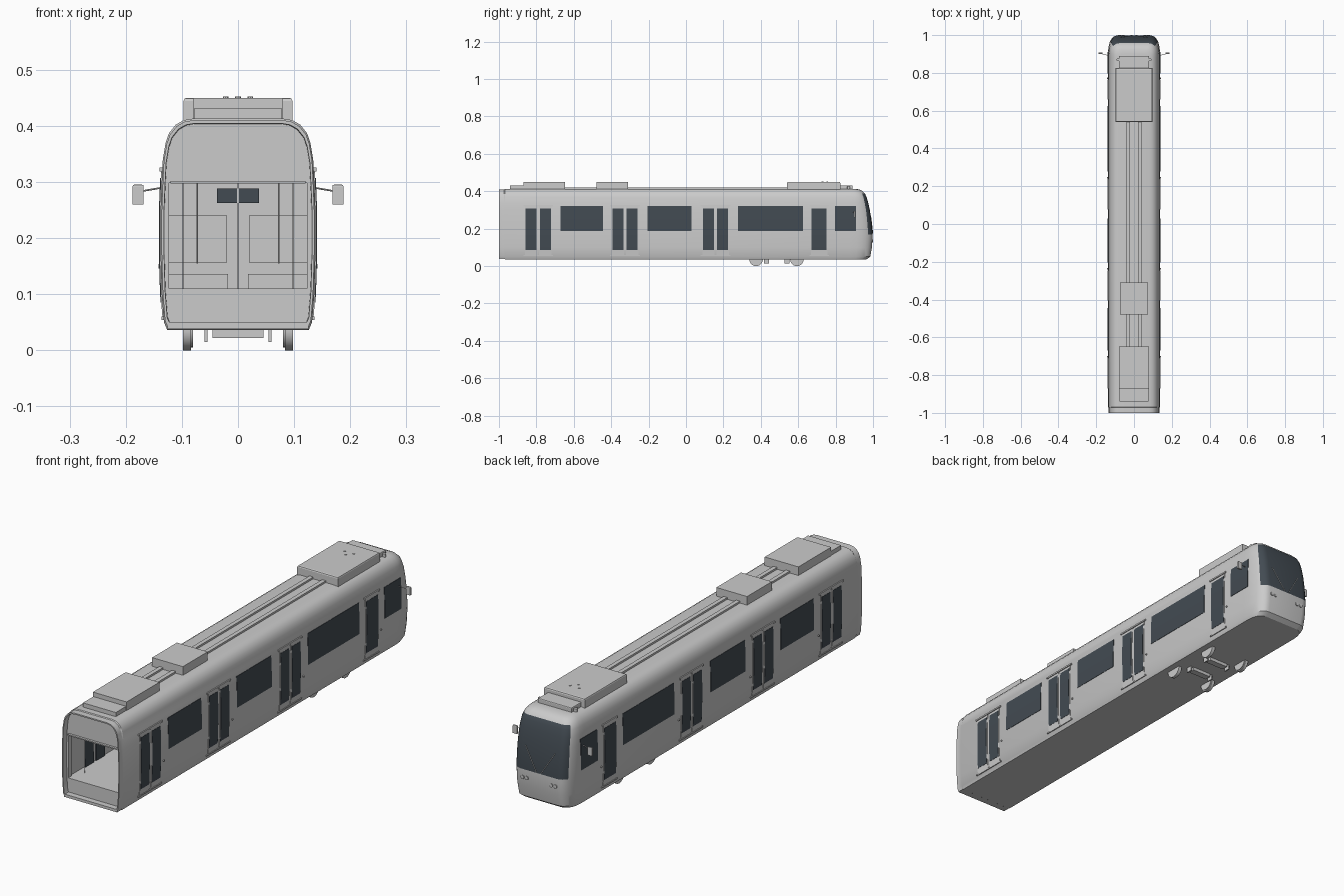
import bpy, bmesh
from mathutils import Vector

cube = bpy.data.objects.get("Cube")
if cube:
    bpy.data.objects.remove(cube, do_unlink=True)


def material(name, rgb):
    m = bpy.data.materials.new(name)
    m.use_nodes = True
    m.diffuse_color = (*rgb, 1)
    m.node_tree.nodes["Principled BSDF"].inputs["Base Color"].default_value = (*rgb, 1)
    return m


GREY = material("light_grey", (0.6, 0.6, 0.6))
GLASS = material("dark_glass", (0.055, 0.07, 0.085))

# Half cross-section (x, z) and the nose outline (z, y)
SECTION = [(.126, .036), (.132, .05), (.136, .1), (.138, .17), (.138, .25), (.136, .3),
           (.134, .34), (.129, .37), (.123, .387), (.111, .402), (.097, .41), (.08, .413)]
NOSE = [(.036, .965), (.05, .985), (.1, .994), (.17, .998), (.25, .99), (.3, .983),
        (.34, .974), (.37, .965), (.387, .957), (.402, .942), (.41, .925), (.413, .9)]


def lookup(table, t):
    for (a, va), (b, vb) in zip(table, table[1:]):
        if t <= b:
            return va + (vb - va) * max(0, t - a) / (b - a)
    return table[-1][1]


def wall_x(z):
    return lookup([(z, x) for x, z in SECTION], z)


def finish(name, bm, mats=(GREY,), smooth=None):
    bmesh.ops.recalc_face_normals(bm, faces=bm.faces)
    me = bpy.data.meshes.new(name)
    bm.to_mesh(me)
    bm.free()
    for m in mats:
        me.materials.append(m)
    ob = bpy.data.objects.new(name, me)
    bpy.context.collection.objects.link(ob)
    if smooth:
        bpy.ops.object.select_all(action='DESELECT')
        ob.select_set(True)
        bpy.context.view_layer.objects.active = ob
        bpy.ops.object.shade_smooth_by_angle(angle=smooth)
    return ob


def box(name, x, y, z, mat=GREY, bevel=0):
    bm = bmesh.new()
    bmesh.ops.create_cube(bm, size=1)
    for v in bm.verts:
        v.co = [(lo + hi) / 2 + c * (hi - lo) for c, (lo, hi) in zip(v.co, (x, y, z))]
    if bevel:
        edges = [e for e in bm.edges if min(v.co.z for v in e.verts) > sum(z) / 2]
        bmesh.ops.bevel(bm, geom=edges, offset=bevel, segments=2, affect='EDGES', profile=.5)
    return finish(name, bm, (mat,))


def rod(name, a, b, r, sides=8, mat=GREY):
    a, b = Vector(a), Vector(b)
    bm = bmesh.new()
    bmesh.ops.create_cone(bm, cap_ends=True, segments=sides, radius1=r, radius2=r, depth=(b - a).length)
    bm.transform((b - a).to_track_quat('Z', 'Y').to_matrix().to_4x4())
    bmesh.ops.translate(bm, verts=bm.verts, vec=(a + b) / 2)
    return finish(name, bm, (mat,), .7)


def side_panel(name, side, y, z, off, mat=GREY, depth=.003):
    """Plate that follows the curve of the side wall."""
    levels = [z[0]] + [p[1] for p in SECTION if z[0] < p[1] < z[1]] + [z[1]]
    bm = bmesh.new()
    rows = [[bm.verts.new((side * (wall_x(h) + o), yy, h))
             for o, yy in ((off, y[0]), (off, y[1]), (-depth, y[1]), (-depth, y[0]))] for h in levels]
    for a, b in zip(rows, rows[1:]):
        for i in range(4):
            bm.faces.new((a[i], a[i - 1], b[i - 1], b[i]))
    bm.faces.new(rows[0])
    bm.faces.new(rows[-1])
    return finish(name, bm, (mat,))


# Body shell: interior, open gangway end, outer walls and nose in one loft
def build_body():
    bm = bmesh.new()

    def ring(point):
        half = [Vector(point(x, z)) for x, z in SECTION]
        return [bm.verts.new(p) for p in half] + [bm.verts.new((-p.x, p.y, p.z)) for p in reversed(half)]

    def clamped(y, xmax, top):
        return lambda x, z: (min(x, xmax), y, min(max(z, .11), top))

    def scaled(y, s):
        return lambda x, z: (x * s, y, .225 + (z - .225) * s)

    rings = [ring(clamped(.74, .13, .37)), ring(clamped(-.955, .13, .37)),
             ring(clamped(-.955, .123, .298)), ring(clamped(-.975, .123, .298)),
             ring(scaled(-.975, .95)), ring(scaled(-1, .955)), ring(scaled(-1, .985)),
             ring(scaled(-.972, .985)), ring(scaled(-.968, 1))]
    first_nose = len(rings)
    stops = [0, .3, .5, .68, .8, .88, .94, .98, 1]
    for u in stops:
        inset = .05 * (1 - (1 - u ** 3) ** .5)
        rings.append(ring(lambda x, z: (x * (1 - inset / .138), .88 + u * (lookup(NOSE, z) - .88), z)))
    n = len(rings[0])
    for k, (a, b) in enumerate(zip(rings, rings[1:])):
        for i in range(n):
            f = bm.faces.new((a[i], a[i - 1], b[i - 1], b[i]))
            # Windscreen wraps around the nose corners
            if k - first_nose >= 4 and .17 < f.calc_center_median().z < .387:
                f.material_index = 1
    for r in (rings[0], rings[-1]):
        for i in range(n // 2 - 1):
            f = bm.faces.new((r[i], r[i + 1], r[n - 2 - i], r[n - 1 - i]))
            c = f.calc_center_median()
            if c.y > .9 and .17 < c.z < .387:
                f.material_index = 1
    bmesh.ops.remove_doubles(bm, verts=bm.verts, dist=.00005)
    return finish("body_shell", bm, (GREY, GLASS), .5)


build_body()

# Side windows, doors and mirrors
WINDOWS = [(-.67, -.445), (-.205, .03), (.277, .625), (.797, .91)]
DOUBLE_DOORS = [-.79, -.326, .158]
for s, side in ((1, "left"), (-1, "right")):
    for i, y in enumerate(WINDOWS):
        side_panel(f"{side}_window_{i}", s, y, (.187, .32), .0015, GLASS, .012)
    leaves = [(c + o - .033, c + o + .033) for c in DOUBLE_DOORS for o in (-.038, .038)] + [(.668, .756)]
    for i, (a, b) in enumerate(leaves):
        side_panel(f"{side}_door_leaf_{i}", s, (a, b), (.06, .318), .002)
        side_panel(f"{side}_door_glass_{i}", s, (a + .004, b - .004), (.085, .307), .003, GLASS, .012)
    for i, (c, w) in enumerate([(c, .08) for c in DOUBLE_DOORS] + [(.712, .052)]):
        side_panel(f"{side}_door_rail_{i}", s, (c - w, c + w), (.319, .326), .005)
        side_panel(f"{side}_door_sill_{i}", s, (c - w, c + w), (.054, .06), .004)
        rod(f"{side}_door_button_{i}", (s * .136, c + w + .008, .15), (s * .142, c + w + .008, .15), .004)
    rod(f"{side}_mirror_arm", (s * .134, .892, .29), (s * .175, .902, .283), .0015, 6)
    box(f"{side}_mirror", sorted((s * .168, s * .188)), (.899, .907), (.26, .295), bevel=.003)
    # Headlights and wiper
    for i, x in enumerate((.058, .078)):
        rod(f"{side}_headlight_{i}", (s * x, .985, .135), (s * x, 1, .135), .008, 12)
    rod(f"{side}_wiper", (s * .01, 1, .172), (s * .07, .988, .27), .0012, 6)
    rod(f"{side}_roof_lamp", (s * .085, .87, .405), (s * .085, .87, .425), .008, 12)

# Roof equipment
box("roof_unit_rear", (-.097, .097), (.54, .825), (.408, .45), bevel=.006)
box("roof_unit_rear_step", (-.08, .08), (.82, .89), (.4, .432), bevel=.004)
for i, (x, y) in enumerate([(-.022, .755), (.022, .755), (0, .73)]):
    rod(f"roof_bolt_{i}", (x, y, .447), (x, y, .452), .005)
box("roof_unit_middle", (-.073, .073), (-.478, -.31), (.408, .45))
box("roof_unit_front", (-.08, .08), (-.87, -.648), (.408, .45))
box("roof_unit_front_step", (-.078, .078), (-.94, -.86), (.405, .431))
for s in (1, -1):
    for i, y in enumerate([(-.65, -.47), (-.32, .55)]):
        box(f"roof_conduit_{i}", (s * .03 - .009, s * .03 + .009), y, (.408, .421))

# Bogie under the cab end
for s in (1, -1):
    for y in (.375, .593):
        rod("wheel", (s * .084, y, .036), (s * .098, y, .036), .036, 24)
        rod("wheel_flange", (s * .08, y, .038), (s * .084, y, .038), .033, 24)
    for y in (.43, .54):
        box("brake_bracket", (s * .057 - .003, s * .057 + .003), (y - .013, y + .013), (.015, .04))
for y in (.43, .54):
    box("motor", (-.045, .045), (y - .014, y + .014), (.022, .04), bevel=.004)

# Gangway sill and upper lip
box("gangway_sill", (-.126, .126), (-1, -.965), (.038, .05))
box("gangway_lip", (-.12, .12), (-.985, -.97), (.297, .302))

# Interior: cab partition, seats and grab poles
box("partition_window", (-.037, .037), (.733, .739), (.262, .288), GLASS)
box("partition_post", (-.002, .002), (.732, .742), (.11, .298))
for s in (1, -1):
    box("seat_base", sorted((s * .018, s * .129)), (.62, .739), (.11, .136))
    box("seat_back", sorted((s * .02, s * .129)), (.715, .739), (.156, .24))
    for x, y, bottom in ((.098, -.9, .11), (.073, .3, .155)):
        rod("grab_pole", (s * x, y, bottom), (s * x, y, .37), .0015, 6)
